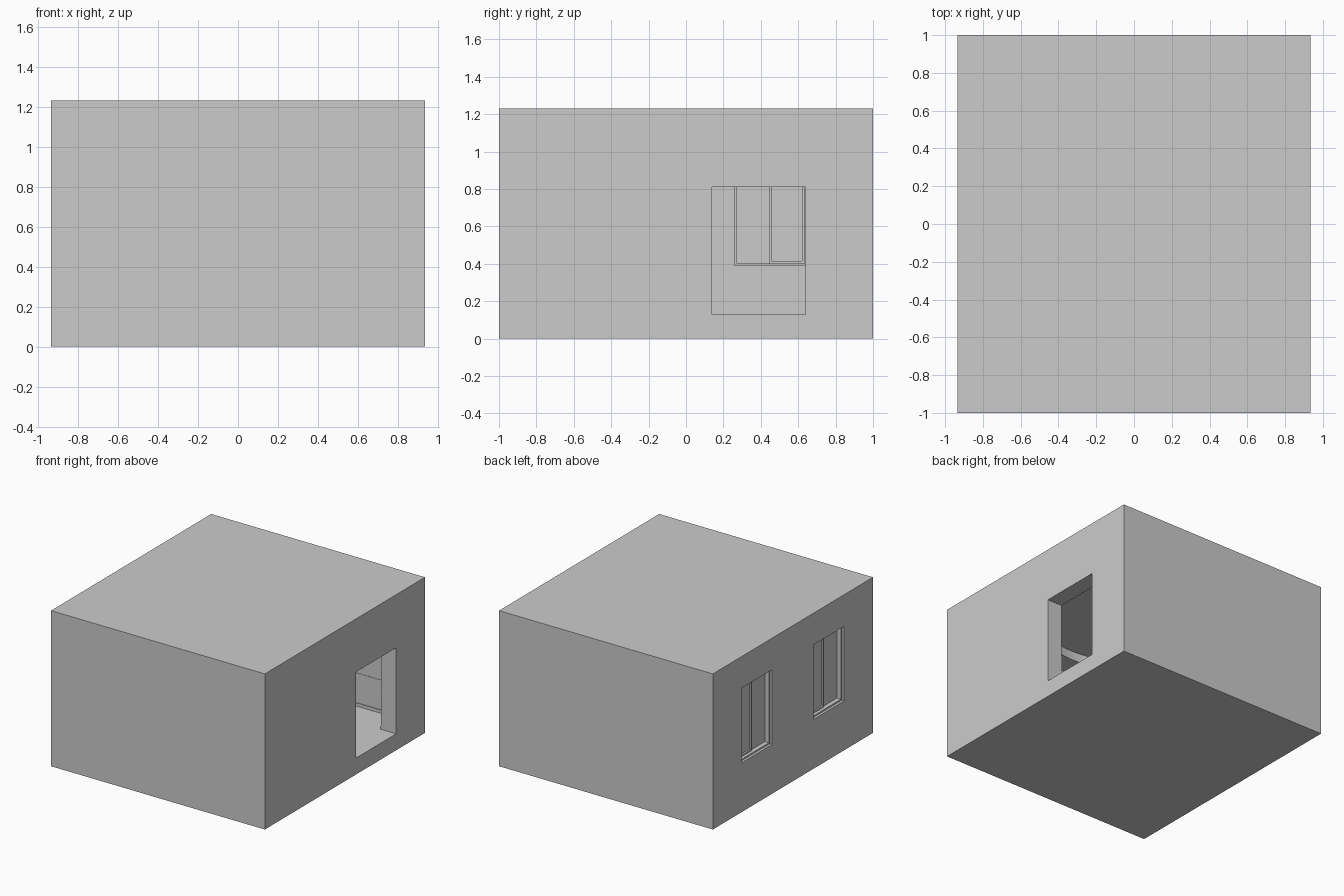
import bpy
import math

if "Cube" in bpy.data.objects:
    bpy.data.objects.remove(bpy.data.objects["Cube"])

# Overall room sizes
X, Y, H = 0.935, 1.0, 1.23
T = 0.13                       # wall, floor and roof thickness
IX, IY = X - T, Y - T          # inner half sizes
CEIL, TRAY = 1.03, 1.10        # lower ceiling and round tray heights
DOOR = (0.14, 0.64, 0.81)      # y0, y1, top
WIN_Z = (0.39, 0.98)


def box(name, x0, x1, y0, y1, z0, z1):
    bpy.ops.mesh.primitive_cube_add(
        size=1, location=((x0 + x1) / 2, (y0 + y1) / 2, (z0 + z1) / 2))
    ob = bpy.context.object
    ob.name = name
    ob.scale = (x1 - x0, y1 - y0, z1 - z0)
    bpy.ops.object.transform_apply(location=False, rotation=False, scale=True)
    return ob


def cut(target, cutter):
    mod = target.modifiers.new("cut", 'BOOLEAN')
    mod.operation = 'DIFFERENCE'
    mod.solver = 'EXACT'
    mod.object = cutter
    bpy.context.view_layer.objects.active = target
    bpy.ops.object.modifier_apply(modifier=mod.name)
    bpy.data.objects.remove(cutter)


def frame(name, x0, x1, y0, y1, z0, z1, w):
    """Rectangular frame lying in the y-z plane."""
    ob = box(name, x0, x1, y0, y1, z0, z1)
    cut(ob, box("hole", x0 - 0.1, x1 + 0.1, y0 + w, y1 - w, z0 + w, z1 - w))
    return ob


# Room shell: hollow, with a round tray in the ceiling
shell = box("room_shell", -X, X, -Y, Y, 0, H)
cut(shell, box("hollow", -IX, IX, -IY, IY, T, CEIL))
bpy.ops.mesh.primitive_cylinder_add(
    vertices=64, radius=0.705, depth=TRAY - 0.9, location=(0, 0, (TRAY + 0.9) / 2))
cut(shell, bpy.context.object)

# Doorway, level with the floor inside
cut(shell, box("doorway", IX - 0.01, X + 0.1, DOOR[0], DOOR[1], T, DOOR[2]))

# Two windows: opening, frame, fixed glass, and an inner sash with glass
z0, z1 = WIN_Z
for i, y0 in enumerate((0.26, -0.64)):
    y1 = y0 + 0.385
    cut(shell, box("opening", -X - 0.1, -IX + 0.01, y0, y1, z0, z1))
    w = 0.012
    frame(f"window_frame_{i}", -X + 0.02, -IX - 0.02, y0, y1, z0, z1, w)
    mid = y0 + 0.185
    box(f"fixed_glass_{i}", -X + 0.055, -X + 0.060, y0 + w, mid + 0.015,
        z0 + w, z1 - w)
    frame(f"sash_{i}", -X + 0.045, -X + 0.075, mid, y1 - w, z0 + w, z1 - w, w)
    box(f"sash_glass_{i}", -X + 0.058, -X + 0.062, mid + w, y1 - 2 * w,
        z0 + 2 * w, z1 - 2 * w)


def wall_strip(name, top, t):
    """Thin lining along the foot of all inner walls, broken at the door."""
    for side, s in (("front", -1), ("back", 1)):
        a, b = sorted((s * IY, s * (IY - t)))
        box(f"{name}_{side}", -IX, IX, a, b, T, top)
    box(f"{name}_left", -IX, -IX + t, -IY, IY, T, top)
    box(f"{name}_right_a", IX - t, IX, -IY, DOOR[0], T, top)
    box(f"{name}_right_b", IX - t, IX, DOOR[1], IY, T, top)


# Low wall panelling and skirting board
wall_strip("wall_panelling", WIN_Z[0], 0.003)
wall_strip("skirting", T + 0.025, 0.008)

# Smooth the round tray, keep the room edges sharp
bpy.ops.object.select_all(action='DESELECT')
shell.select_set(True)
bpy.context.view_layer.objects.active = shell
bpy.ops.object.shade_smooth_by_angle(angle=math.radians(30))
